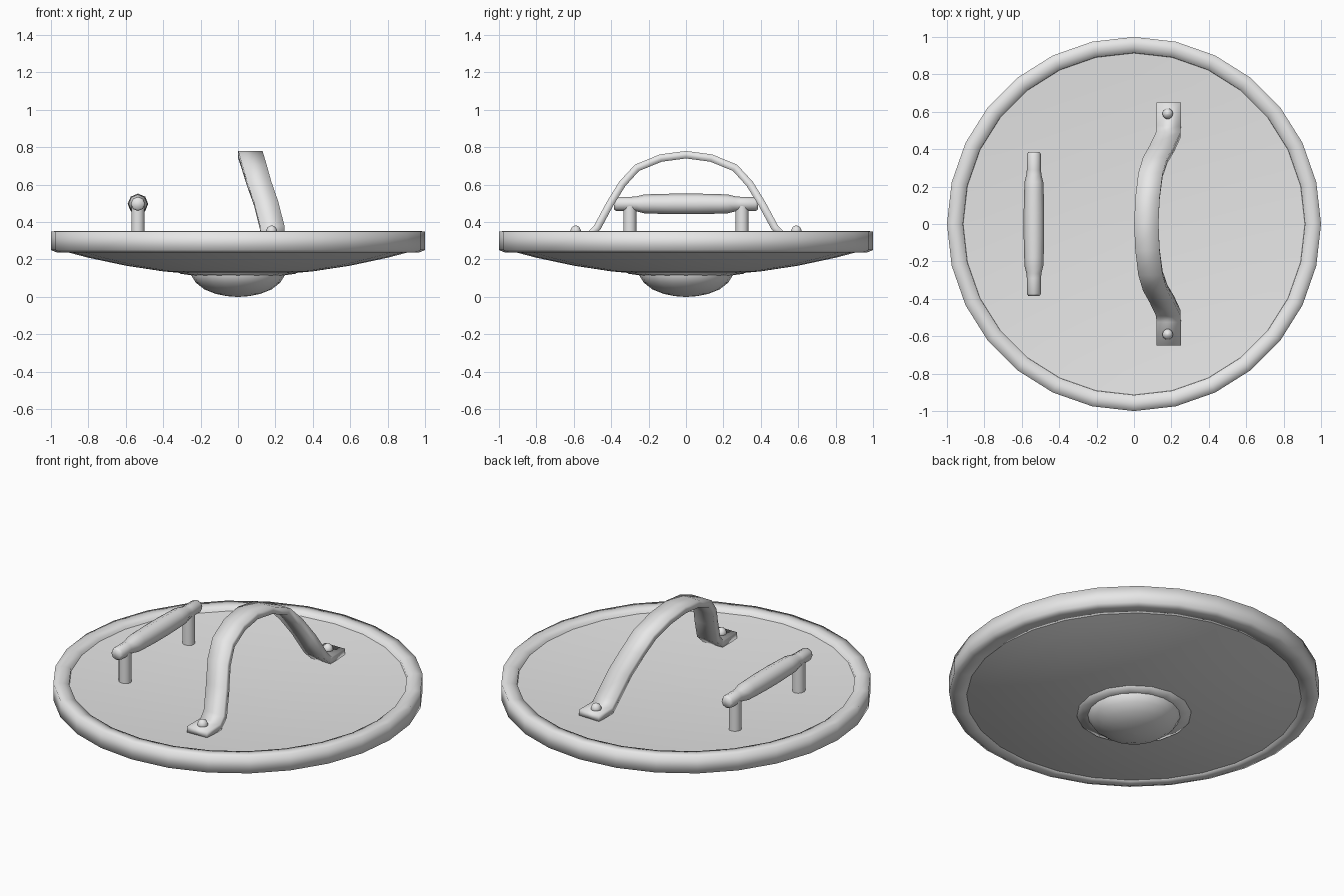
import bpy, bmesh
from math import sin, cos, pi
from mathutils import Vector, Matrix

cube = bpy.data.objects.get("Cube")
if cube:
    bpy.data.objects.remove(cube, do_unlink=True)

steel = bpy.data.materials.new("grey_steel")
steel.use_nodes = True
GREY = (0.8, 0.8, 0.8, 1)
steel.diffuse_color = GREY
steel.node_tree.nodes["Principled BSDF"].inputs["Base Color"].default_value = GREY


def finish(name, bm):
    bmesh.ops.remove_doubles(bm, verts=bm.verts, dist=1e-5)
    bmesh.ops.recalc_face_normals(bm, faces=bm.faces)
    for f in bm.faces:
        f.smooth = True
    mesh = bpy.data.meshes.new(name)
    bm.to_mesh(mesh)
    bm.free()
    mesh.materials.append(steel)
    ob = bpy.data.objects.new(name, mesh)
    bpy.context.collection.objects.link(ob)
    return ob


def loft(name, rings, wrap=False, caps=False):
    """Bridge successive rings of points with quads."""
    bm = bmesh.new()
    vs = [[bm.verts.new(p) for p in r] for r in rings]
    n = len(vs[0])
    for i in range(len(vs) if wrap else len(vs) - 1):
        a, b = vs[i], vs[(i + 1) % len(vs)]
        for j in range(n):
            k = (j + 1) % n
            bm.faces.new((a[j], a[k], b[k], b[j]))
    if caps:
        bm.faces.new(vs[0])
        bm.faces.new(vs[-1])
    return finish(name, bm)


def lathe(name, profile, sides, matrix=Matrix(), wrap=False, caps=True):
    """Revolve (radius, height) points about z, then place by matrix."""
    rings = [[matrix @ Vector((r * cos(2 * pi * j / sides), r * sin(2 * pi * j / sides), z))
              for j in range(sides)] for r, z in profile]
    return loft(name, rings, wrap, caps and not wrap)


def sharpen(ob, angle):
    bpy.ops.object.select_all(action="DESELECT")
    ob.select_set(True)
    bpy.context.view_layer.objects.active = ob
    bpy.ops.object.shade_smooth_by_angle(angle=angle)


SIDES = 28

# Dished round plate: shallow hollow on top, deeper bulge underneath
steps = [0.02, 0.2, 0.4, 0.6, 0.8, 0.93]
top = [(r, 0.29 + 0.045 * r * r) for r in steps]
under = [(r, 0.112 + 0.152 * r * r) for r in reversed(steps)]
plate = lathe("shield_plate", top + under, SIDES)
sharpen(plate, 0.8)

# Rim band with soft shading
lathe("rim", [(0.915, 0.343), (0.955, 0.352), (1, 0.35), (1, 0.25), (0.97, 0.238), (0.905, 0.236)],
      SIDES, wrap=True)

# Central boss bulging underneath, on a thin flange
lathe("boss_flange", [(0.2, 0.135), (0.31, 0.134), (0.31, 0.124), (0.24, 0.114)], 16)
lathe("boss_dome", [(0.25, 0.13), (0.25, 0.115), (0.225, 0.075), (0.18, 0.04), (0.12, 0.016),
                    (0.06, 0.004), (0.01, 0)], 20)

# Arm strap: half path of (sideways centre, y, z), mirrored front to back
half = [(0.185, 0.65, 0.327), (0.185, 0.52, 0.327), (0.183, 0.475, 0.37), (0.15, 0.405, 0.5),
        (0.113, 0.34, 0.605), (0.088, 0.262, 0.69), (0.072, 0.135, 0.742), (0.066, 0, 0.76)]
path = half + [(x, -y, z) for x, y, z in reversed(half[:-1])]
rings = []
for i, (x, y, z) in enumerate(path):
    p, q = path[max(i - 1, 0)], path[min(i + 1, len(path) - 1)]
    tangent = Vector((0, q[1] - p[1], q[2] - p[2])).normalized()
    normal = Vector((0, tangent.z, -tangent.y)) * 0.02
    side = Vector((0.065, 0, 0))
    c = Vector((x, y, z))
    rings.append([c + side + normal, c - side + normal, c - side - normal, c + side - normal])
loft("arm_strap", rings, caps=True)

# Grip bar along y, swelling in the middle
ends = [(0.03, -0.385), (0.038, -0.372), (0.038, -0.29), (0.04, -0.265), (0.05, -0.225),
        (0.052, -0.18), (0.055, -0.06)]
turn = Matrix.Translation((-0.535, 0, 0.497)) @ Matrix.Rotation(pi / 2, 4, "X")
lathe("grip_bar", ends + [(r, -z) for r, z in reversed(ends)], 8, turn)

for label, s in (("front", -1), ("back", 1)):
    # Posts carrying the grip
    post = lathe(label + "_grip_post", [(0.035, 0.28), (0.035, 0.485)], 12,
                 Matrix.Translation((-0.535, s * 0.3, 0)))
    sharpen(post, 0.8)
    # Round rivets in the strap feet
    lathe(label + "_rivet", [(0.029, 0.335), (0.029, 0.357), (0.021, 0.373), (0.004, 0.382)], 10,
          Matrix.Translation((0.18, s * 0.59, 0)))
